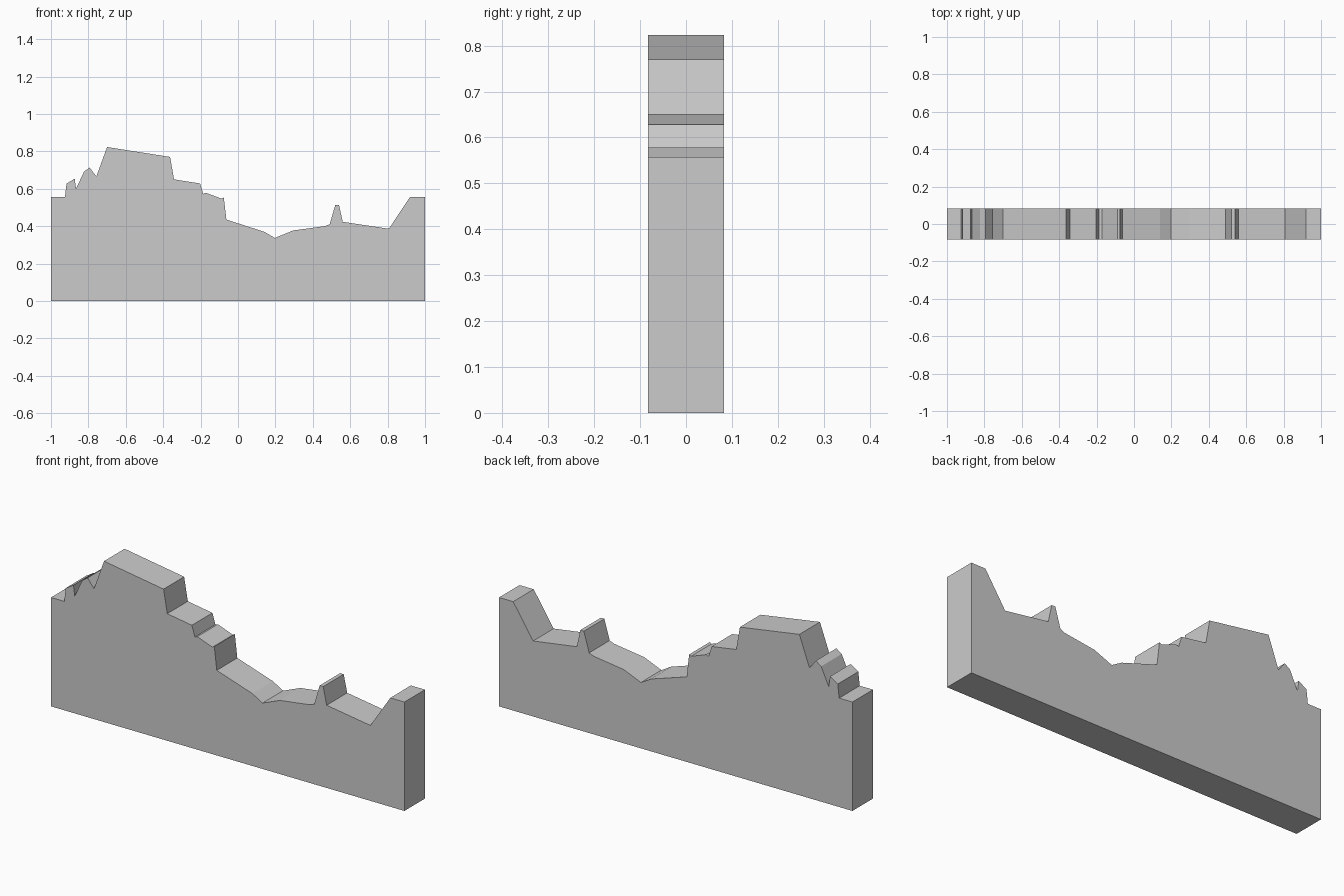
import bpy, bmesh

if "Cube" in bpy.data.objects:
    bpy.data.objects.remove(bpy.data.objects["Cube"])

HALF_DEPTH = 0.083

# Skyline of the slab, left to right (x, z)
skyline = [
    (-1, .557), (-.925, .557), (-.917, .627), (-.873, .654), (-.866, .60),
    (-.823, .692), (-.793, .713), (-.757, .666), (-.70, .823), (-.363, .77),
    (-.342, .65), (-.203, .628), (-.186, .573), (-.172, .578), (-.087, .547),
    (-.076, .553), (-.062, .435), (.14, .37), (.197, .337), (.295, .377),
    (.465, .40), (.49, .41), (.52, .513), (.54, .513), (.56, .423),
    (.807, .386), (.92, .557), (1, .557),
]
outline = [(1, 0), (-1, 0)] + skyline

# Extrude the outline through its depth
bm = bmesh.new()
face = bm.faces.new([bm.verts.new((x, -HALF_DEPTH, z)) for x, z in outline])
ext = bmesh.ops.extrude_face_region(bm, geom=[face], use_keep_orig=True)
moved = [g for g in ext["geom"] if isinstance(g, bmesh.types.BMVert)]
bmesh.ops.translate(bm, verts=moved, vec=(0, 2 * HALF_DEPTH, 0))
bmesh.ops.recalc_face_normals(bm, faces=bm.faces)

mesh = bpy.data.meshes.new("broken_wall")
bm.to_mesh(mesh)
bm.free()
wall = bpy.data.objects.new("broken_wall", mesh)
bpy.context.collection.objects.link(wall)
